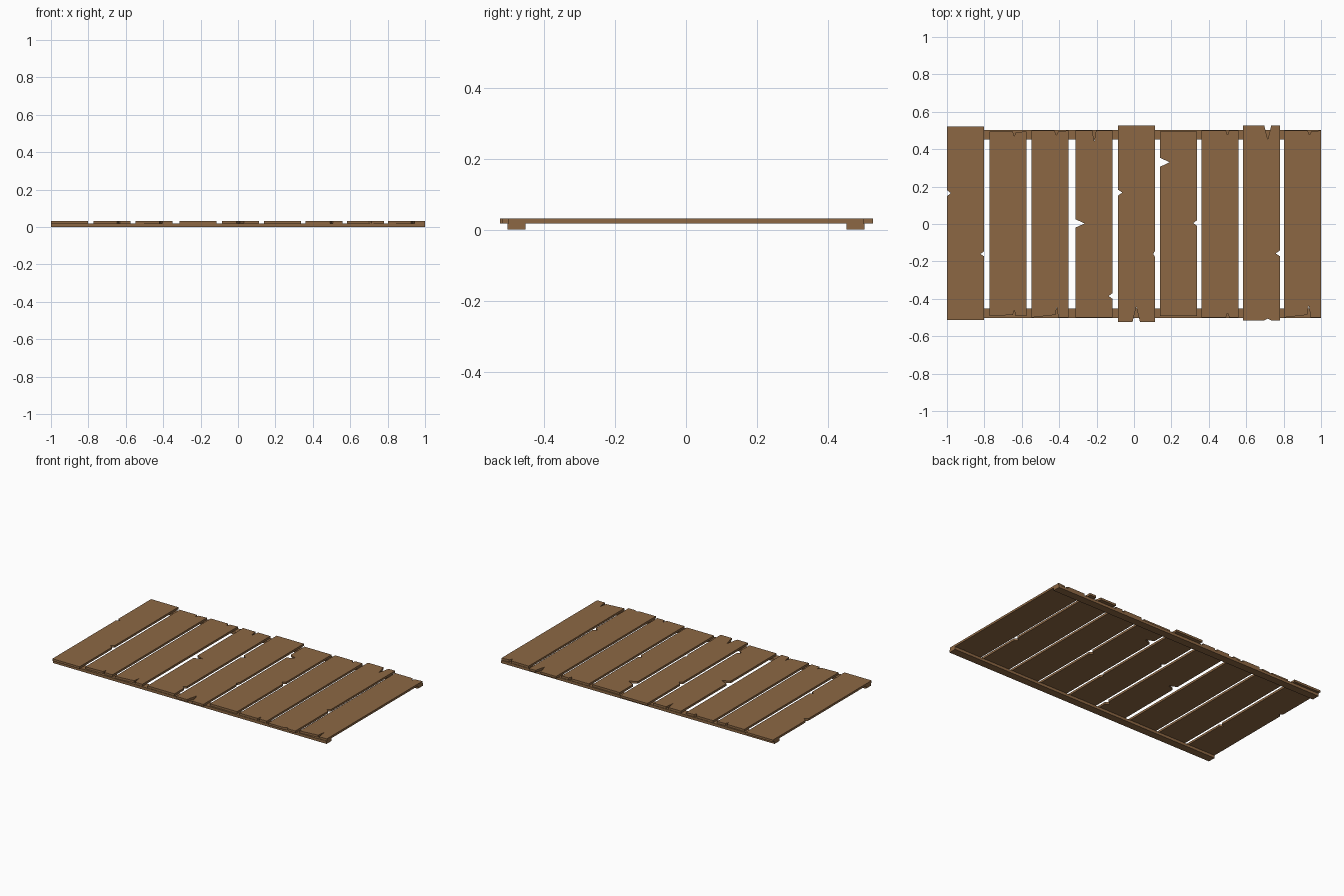
import bpy, bmesh

if "Cube" in bpy.data.objects:
    bpy.data.objects.remove(bpy.data.objects["Cube"])

wood = bpy.data.materials.new("brown wood")
wood.diffuse_color = (0.265, 0.137, 0.057, 1)
wood.use_nodes = True
wood.node_tree.nodes["Principled BSDF"].inputs["Base Color"].default_value = wood.diffuse_color

RAIL_TOP, PLANK_TOP = 0.018, 0.032


def prism(name, outline, z0, z1):
    """Extrude a flat counter-clockwise outline from z0 to z1."""
    bm = bmesh.new()
    face = bm.faces.new([bm.verts.new((x, y, z0)) for x, y in outline])
    ext = bmesh.ops.extrude_face_region(bm, geom=[face], use_keep_orig=True)
    for v in ext["geom"]:
        if isinstance(v, bmesh.types.BMVert):
            v.co.z = z1
    bmesh.ops.recalc_face_normals(bm, faces=bm.faces[:])
    mesh = bpy.data.meshes.new(name)
    bm.to_mesh(mesh)
    bm.free()
    mesh.materials.append(wood)
    obj = bpy.data.objects.new(name, mesh)
    bpy.context.collection.objects.link(obj)
    return obj


def plank_outline(x0, x1, y0, y1, chips):
    """Rectangle with V chips: side -> (position, depth, half width, lip)."""
    pts = []
    # side: corner, travel direction, inward direction
    sides = {"B": ((x0, y0), (1, 0), (0, 1)), "R": ((x1, y0), (0, 1), (-1, 0)),
             "T": ((x1, y1), (-1, 0), (0, -1)), "L": ((x0, y1), (0, -1), (1, 0))}
    for side, (corner, d, n) in sides.items():
        pts.append(corner)
        if side in chips:
            pos, depth, half, lip = chips[side]
            cx, cy = (pos, corner[1]) if side in "BT" else (corner[0], pos)
            for along, inward in ((-half, lip), (0, depth), (half, 0)):
                pts.append((cx + d[0] * along + n[0] * inward,
                            cy + d[1] * along + n[1] * inward))
    return pts


# planks: left edge, front end, back end, chips
planks = [
    (-1.0, -0.512, 0.52, {"L": (0.165, 0.021, 0.016, 0), "R": (-0.16, 0.02, 0.014, 0)}),
    (-0.773, -0.492, 0.495, {"T": (-0.64, 0.025, 0.008, 0.004), "B": (-0.64, 0.03, 0.008, 0.006)}),
    (-0.549, -0.5, 0.5, {"T": (-0.415, 0.025, 0.01, 0.006), "B": (-0.413, 0.055, 0.008, 0.014)}),
    (-0.313, -0.5, 0.5, {"T": (-0.213, 0.058, 0.01, 0), "L": (0.003, 0.05, 0.022, 0),
                         "R": (-0.385, 0.021, 0.016, 0)}),
    (-0.086, -0.524, 0.527, {"L": (0.168, 0.024, 0.016, 0), "R": (-0.16, 0.01, 0.018, 0),
                             "B": (0.012, 0.08, 0.02, 0)}),
    (0.139, -0.492, 0.495, {"L": (0.33, 0.052, 0.024, 0), "R": (0.005, 0.021, 0.016, 0)}),
    (0.361, -0.5, 0.5, {"T": (0.5, 0.024, 0.009, 0), "B": (0.5, 0.026, 0.009, 0)}),
    (0.582, -0.516, 0.527, {"T": (0.715, 0.074, 0.019, 0), "R": (-0.157, 0.024, 0.016, 0),
                            "B": (0.715, 0.01, 0.02, 0)}),
    (0.801, -0.5, 0.5, {"T": (0.938, 0.025, 0.01, 0.006), "B": (0.935, 0.067, 0.009, 0.014)}),
]
for i, (x0, y0, y1, chips) in enumerate(planks):
    prism(f"plank_{i + 1}", plank_outline(x0, x0 + 0.199, y0, y1, chips), RAIL_TOP, PLANK_TOP)

# support rails under both ends
for name, ya, yb in (("front_rail", -0.503, -0.452), ("back_rail", 0.452, 0.503)):
    prism(name, [(-1, ya), (1, ya), (1, yb), (-1, yb)], 0, RAIL_TOP)
